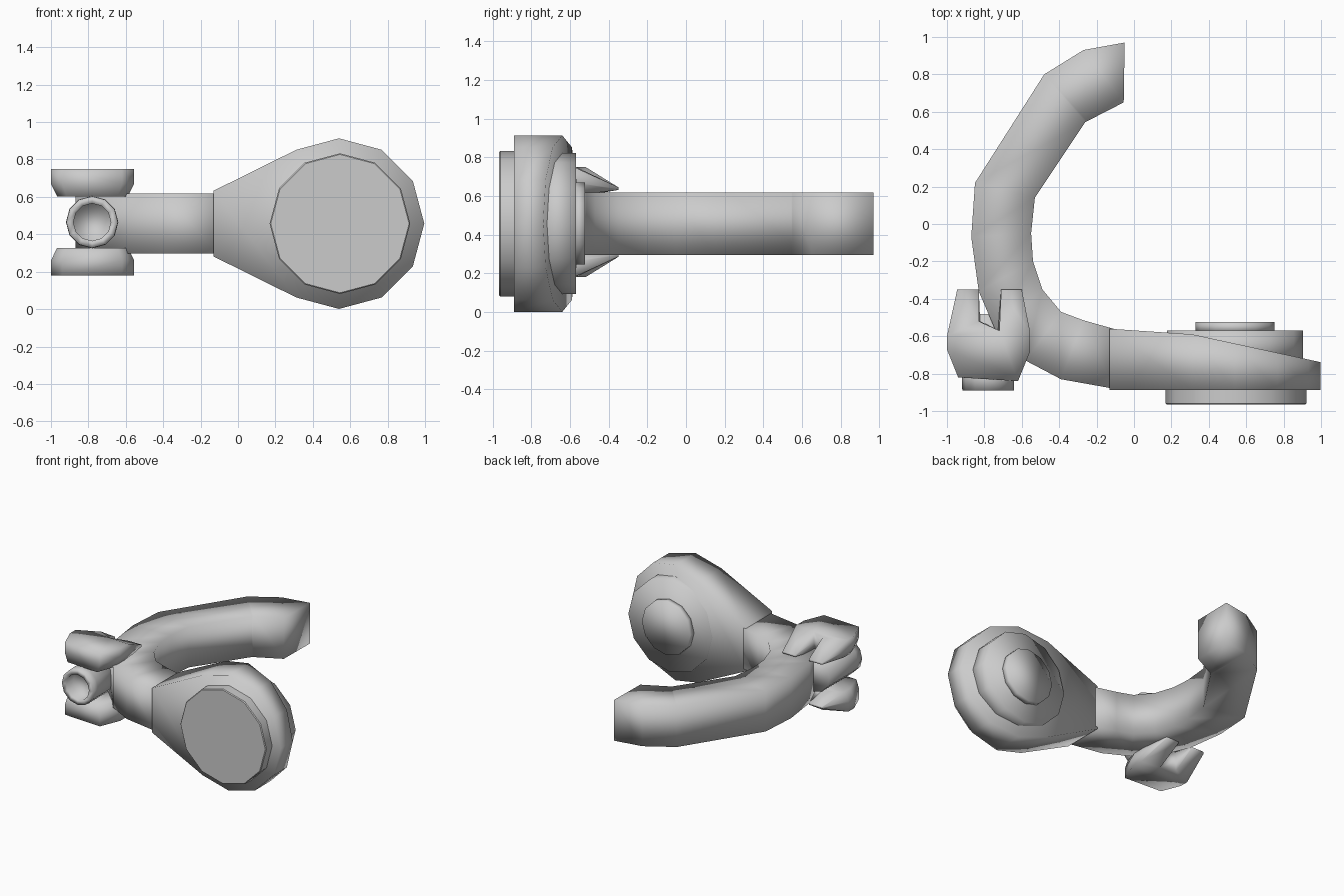
import bpy, bmesh, math
from mathutils import Vector

if "Cube" in bpy.data.objects:
    bpy.data.objects.remove(bpy.data.objects["Cube"])

ZC = 0.457          # height of the tube and cup axis


def make(name, verts, faces, angle=180):
    me = bpy.data.meshes.new(name)
    me.from_pydata([tuple(v) for v in verts], [], faces)
    bm = bmesh.new()
    bm.from_mesh(me)
    bmesh.ops.recalc_face_normals(bm, faces=bm.faces)
    bm.to_mesh(me)
    bm.free()
    ob = bpy.data.objects.new(name, me)
    bpy.context.collection.objects.link(ob)
    bpy.context.view_layer.objects.active = ob
    for o in bpy.context.selected_objects:
        o.select_set(False)
    ob.select_set(True)
    bpy.ops.object.shade_smooth_by_angle(angle=math.radians(angle))
    return ob


def loft(name, rings, angle=180):
    n = len(rings[0])
    verts = [v for r in rings for v in r]
    faces = [(k * n + i, k * n + (i + 1) % n, (k + 1) * n + (i + 1) % n, (k + 1) * n + i)
             for k in range(len(rings) - 1) for i in range(n)]
    faces += [tuple(range(n)), tuple((len(rings) - 1) * n + i for i in range(n))]
    return make(name, verts, faces, angle)


def turned(name, x, z, profile, angle=180, n=12):
    # profile of (y, radius) spun around an axis along y
    rings = [[(x + r * math.cos(2 * math.pi * i / n), y, z + r * math.sin(2 * math.pi * i / n))
              for i in range(n)] for y, r in profile]
    return loft(name, rings, angle)


# curved square bar: outer / inner edge of each cross-section
sections = [((-0.05, 0.97), (-0.055, 0.65)), ((-0.27, 0.93), (-0.25, 0.55)),
            ((-0.48, 0.80), (-0.26, 0.545)), ((-0.85, 0.22), (-0.53, 0.14)),
            ((-0.87, -0.07), (-0.55, -0.05)), ((-0.83, -0.36), (-0.54, -0.20)),
            ((-0.74, -0.57), (-0.49, -0.35)), ((-0.58, -0.73), (-0.39, -0.47)),
            ((-0.39, -0.83), (-0.27, -0.515)), ((-0.11, -0.88), (-0.11, -0.56))]
rings = [[(*a, ZC - 0.161), (*b, ZC - 0.161), (*b, ZC + 0.161), (*a, ZC + 0.161)]
         for a, b in sections]
loft("curved_bar", rings)

# teardrop cup housing with a slanted back
half = [(0.54 + 0.456 * math.cos(math.radians(d)), 0.456 * math.sin(math.radians(d)))
        for d in range(-120, 121, 30)]
outline = [(-0.13, -0.176)] + half + [(-0.13, 0.176)]


def back_y(x):
    return -0.56 - 0.068 * (x + 0.13) if x < 0.315 else -0.59 - 0.217 * (x - 0.312)


n = len(outline)
verts = [(x, -0.888, ZC + z) for x, z in outline] + [(x, back_y(x), ZC + z) for x, z in outline]
faces = [(i, (i + 1) % n, n + (i + 1) % n, n + i) for i in range(n)]
faces += [tuple(range(n)), (n, n + 1, n + n - 2, n + n - 1), tuple(range(n + 1, n + n - 1))]
make("cup_housing", verts, faces)

# front plate, back plate and hub
turned("front_plate", 0.545, ZC, [(-0.88, 0.376), (-0.960, 0.376), (-0.966, 0.370)], 40)
turned("back_plate", 0.54, ZC, [(-0.75, 0.364), (-0.57, 0.364)])
turned("back_hub", 0.54, ZC, [(-0.58, 0.212), (-0.523, 0.212)])

# hollow-headed screw between the jaws
turned("clamp_screw", -0.78, 0.465, [(-0.80, 0.10), (-0.89, 0.10), (-0.89, 0.138),
                                     (-0.83, 0.14), (-0.48, 0.14)])

# forked jaws, mirrored above and below the screw
plan = [(-0.94, -0.82), (-0.62, -0.84), (-0.555, -0.68), (-0.555, -0.58), (-0.60, -0.35),
        (-0.71, -0.35), (-0.72, -0.57), (-0.83, -0.52), (-0.83, -0.35), (-0.945, -0.35),
        (-1.0, -0.60), (-1.0, -0.67)]
for name, s in (("upper_jaw", 1), ("lower_jaw", -1)):
    verts = []
    for layer, (z_body, z_tip) in enumerate(((0.285, 0.18), (0.205, 0.172), (0.137, 0.166))):
        for x, y in plan:
            tip = y > -0.4
            k = 0.85 if layer == 2 and not tip else 1
            verts.append((-0.78 + (x + 0.78) * k, y, 0.465 + s * (z_tip if tip else z_body)))
    faces = [(k * 12 + i, k * 12 + (i + 1) % 12, (k + 1) * 12 + (i + 1) % 12, (k + 1) * 12 + i)
             for k in range(2) for i in range(12)]
    for k in (0, 24):
        for f in ((0, 1, 2, 3, 6, 7, 10, 11), (3, 4, 5, 6), (7, 8, 9, 10)):
            faces.append(tuple(k + i for i in f))
    make(name, verts, faces)
